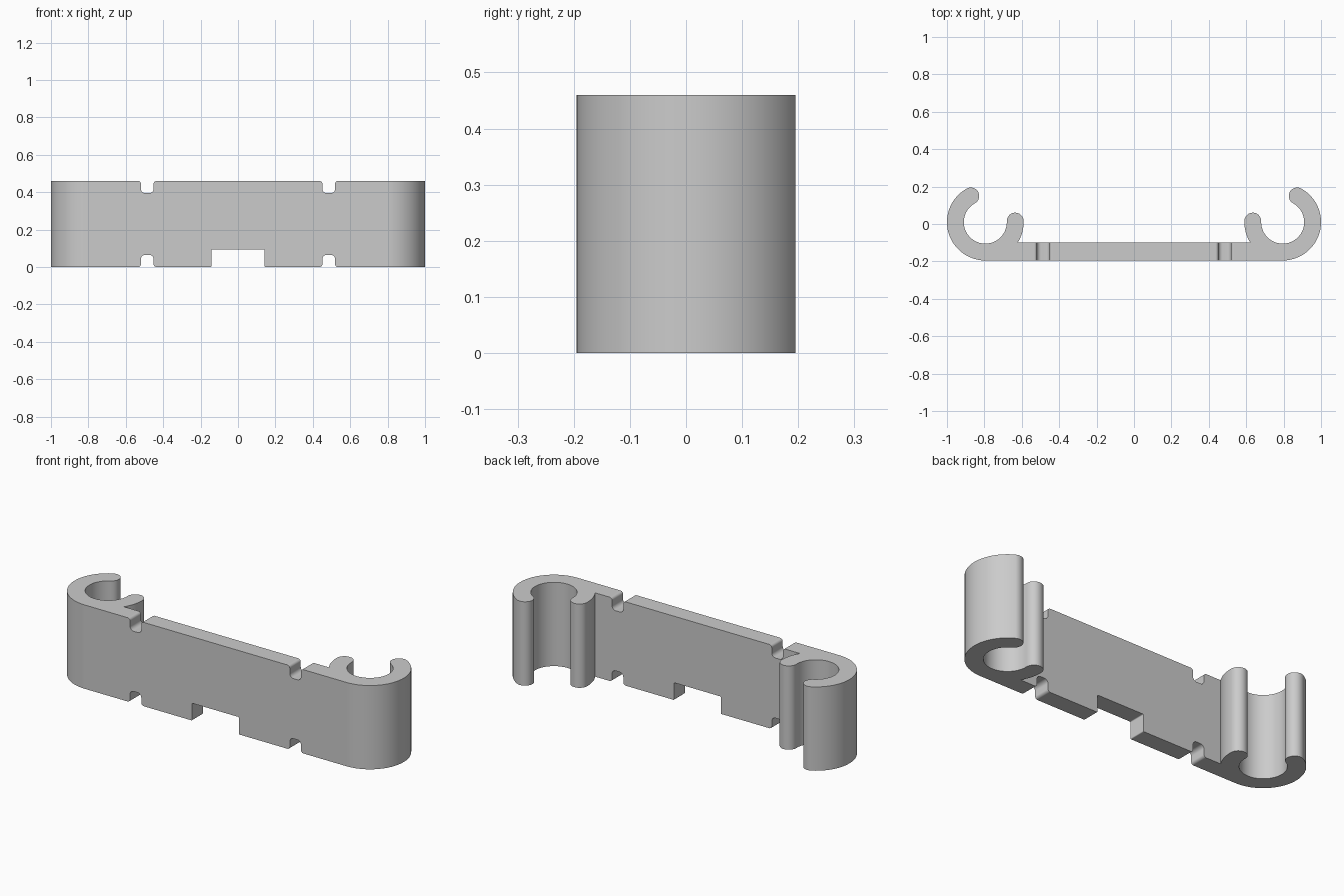
import bpy, bmesh
from math import radians, cos, sin, asin, degrees, pi
from mathutils import Vector

cube = bpy.data.objects.get("Cube")
if cube:
    bpy.data.objects.remove(cube, do_unlink=True)

HEIGHT = 0.46
FRONT, BACK = -0.195, -0.10            # plate faces
CX, CY = 0.795, 0.01                   # clip centre
R_OUT, R_IN = 0.205, 0.115
R_MID, R_TIP = (R_OUT + R_IN) / 2, (R_OUT - R_IN) / 2
LIP, TIP = 178, 421                    # clip arc ends, in degrees


def arc(cx, cy, r, a, b, step=6):
    n = max(2, round(abs(b - a) / step))
    angles = [radians(a + (b - a) * i / n) for i in range(n + 1)]
    return [(cx + r * cos(t), cy + r * sin(t)) for t in angles]


def on_clip(a):
    return CX + R_MID * cos(radians(a)), CY + R_MID * sin(radians(a))


def mirrored(points):
    return points + [(-x, y) for x, y in reversed(points)]


def prism(bm, points, depth):
    """Extrude a closed loop of 3D points along depth."""
    face = bm.faces.new([bm.verts.new(p) for p in points])
    new = bmesh.ops.extrude_face_region(bm, geom=[face])["geom"]
    bmesh.ops.translate(bm, vec=Vector(depth),
                        verts=[v for v in new if isinstance(v, bmesh.types.BMVert)])


def finish(bm, name):
    bmesh.ops.remove_doubles(bm, verts=bm.verts[:], dist=1e-5)
    bmesh.ops.recalc_face_normals(bm, faces=bm.faces[:])
    mesh = bpy.data.meshes.new(name)
    bm.to_mesh(mesh)
    bm.free()
    obj = bpy.data.objects.new(name, mesh)
    bpy.context.collection.objects.link(obj)
    return obj


# Plate with a hooked clip at each end, as one outline
meet = 180 + degrees(asin((CY - BACK) / R_OUT))
half = arc(CX, CY, R_OUT, 270, TIP)
half += arc(*on_clip(TIP), R_TIP, TIP, TIP + 180, 12)[1:]
half += arc(CX, CY, R_IN, TIP, LIP)[1:]
half += arc(*on_clip(LIP), R_TIP, LIP - 180, LIP, 12)[1:]
half += arc(CX, CY, R_OUT, LIP, meet)[1:]
bm = bmesh.new()
prism(bm, [(x, y, 0) for x, y in mirrored(half)], (0, 0, HEIGHT))
bracket = finish(bm, "double_clip_bracket")


# Notches with rounded mouths and corners
def notch(bm, x, width, depth, mouth, corner, top=False):
    w = width / 2
    side = [(w + mouth, -0.05)]
    side += arc(w + mouth, mouth, mouth, 270, 180, 15)
    side += arc(w - corner, depth - corner, corner, 0, 90, 15)
    prism(bm, [(x + px, -0.3, HEIGHT - pz if top else pz)
               for px, pz in mirrored(side)], (0, 0.6, 0))


bm = bmesh.new()
for x in (-0.485, 0.485):
    for top in (False, True):
        notch(bm, x, 0.068, 0.065, 0.015, 0.022, top)
notch(bm, 0, 0.284, 0.095, 0.005, 0.005)
cutter = finish(bm, "notch_cutter")
cutter.hide_render = True

cut = bracket.modifiers.new("notches", "BOOLEAN")
cut.operation = "DIFFERENCE"
cut.solver = "EXACT"
cut.object = cutter
bpy.ops.object.select_all(action="DESELECT")
bracket.select_set(True)
bpy.context.view_layer.objects.active = bracket
bpy.ops.object.modifier_apply(modifier=cut.name)
bpy.data.objects.remove(cutter, do_unlink=True)

# Smooth curves, flat faces
bpy.ops.object.shade_smooth_by_angle(angle=pi / 6)
flat = bracket.modifiers.new("flat_faces", "WEIGHTED_NORMAL")
flat.keep_sharp = True

# Grey plastic
grey = bpy.data.materials.new("grey_plastic")
grey.use_nodes = True
colour = (0.6, 0.6, 0.6, 1)
grey.diffuse_color = colour
grey.node_tree.nodes["Principled BSDF"].inputs["Base Color"].default_value = colour
bracket.data.materials.clear()
bracket.data.materials.append(grey)
